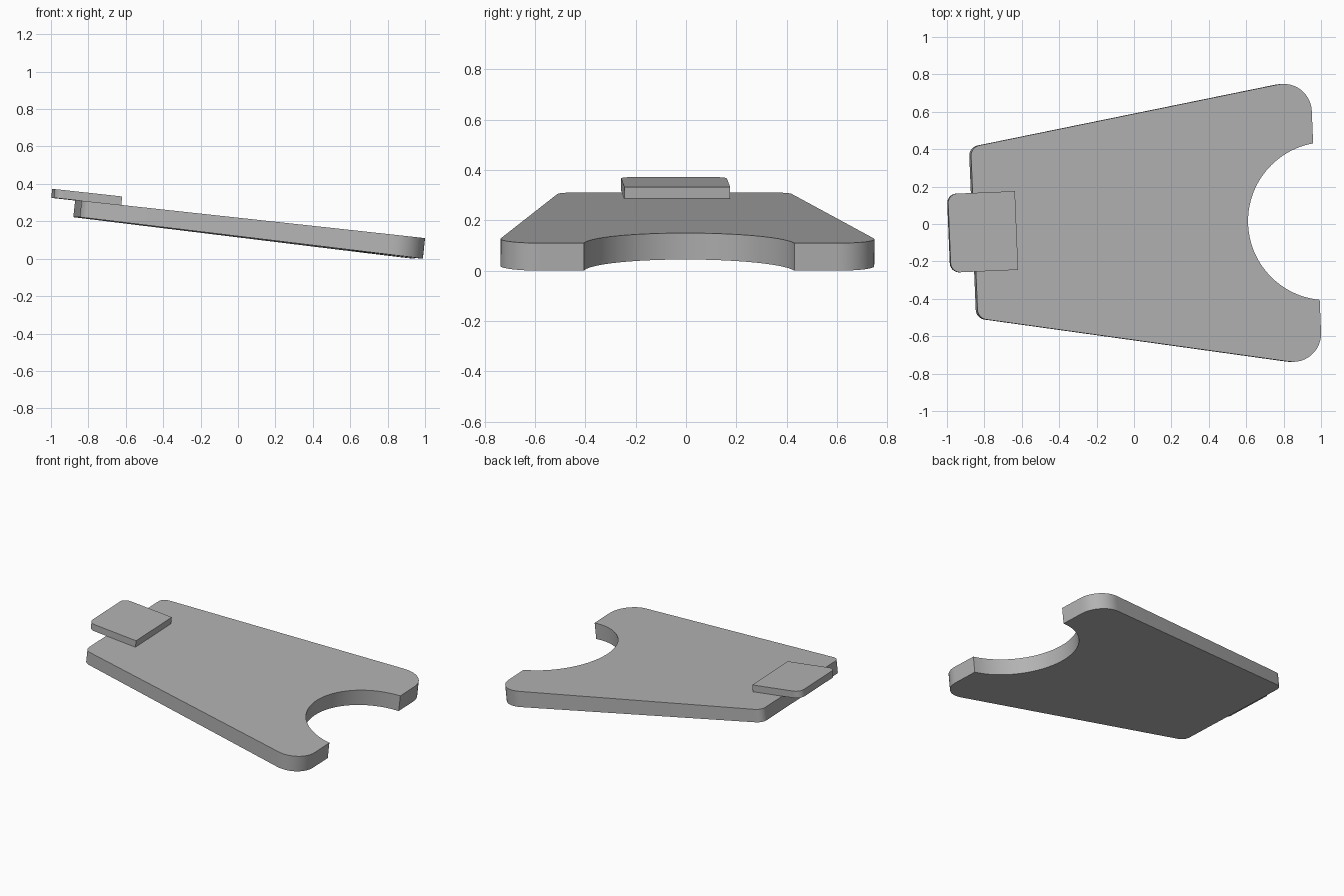
import bpy, bmesh, math
from mathutils import Matrix, Vector

if "Cube" in bpy.data.objects:
    bpy.data.objects.remove(bpy.data.objects["Cube"], do_unlink=True)

# Single grey finish
grey = bpy.data.materials.new("plain grey")
grey.use_nodes = True
colour = (0.45, 0.45, 0.45, 1)
grey.diffuse_color = colour
grey.node_tree.nodes["Principled BSDF"].inputs["Base Color"].default_value = colour

# Sloping plane shared by both parts: pitched down to +x, turned slightly
PITCH = math.radians(6.26)
PLANE = (Matrix.Translation((0, 0, 0.2164)) @ Matrix.Rotation(math.radians(2.4), 4, 'Z')
         @ Matrix.Rotation(PITCH, 4, 'Y'))


def fillet(prev, corner, nxt, radius, steps=12):
    """Points of a round that replaces one sharp corner."""
    p, c, n = Vector(prev), Vector(corner), Vector(nxt)
    a, b = (p - c).normalized(), (n - c).normalized()
    half = a.angle(b) / 2
    centre = c + (a + b).normalized() * radius / math.sin(half)
    start = c + a * radius / math.tan(half) - centre
    end = c + b * radius / math.tan(half) - centre
    sweep = start.angle_signed(end)
    return [centre + Matrix.Rotation(-sweep * i / steps, 2) @ start for i in range(steps + 1)]


def rounded(corners, radii):
    pts = []
    for i, (c, r) in enumerate(zip(corners, radii)):
        nxt = corners[(i + 1) % len(corners)]
        pts += fillet(corners[i - 1], c, nxt, r) if r else [Vector(c)]
    return pts


def slab(name, outline, low, high):
    """Closed slab from an outline; low and high give its faces' heights along x."""
    bm = bmesh.new()
    stretch = 1 / math.cos(PITCH)
    rings = [[bm.verts.new((p.x * stretch, p.y, height(p.x))) for p in outline]
             for height in (low, high)]
    bm.faces.new(reversed(rings[0]))
    bm.faces.new(rings[1])
    count = len(outline)
    for i in range(count):
        j = (i + 1) % count
        bm.faces.new((rings[0][i], rings[0][j], rings[1][j], rings[1][i]))
    bmesh.ops.recalc_face_normals(bm, faces=bm.faces)
    bm.transform(PLANE)
    mesh = bpy.data.meshes.new(name)
    bm.to_mesh(mesh)
    bm.free()
    mesh.materials.append(grey)
    obj = bpy.data.objects.new(name, mesh)
    bpy.context.collection.objects.link(obj)
    bpy.ops.object.select_all(action='DESELECT')
    obj.select_set(True)
    bpy.context.view_layer.objects.active = obj
    bpy.ops.object.shade_smooth_by_angle(angle=math.radians(30))


# Tapered board with round corners and a circular bite in its wide end
board = rounded([(-0.855, 0.447), (-0.855, -0.469), (0.975, -0.802), (0.975, 0.741)],
                [0.055, 0.055, 0.15, 0.15])
centre, radius = Vector((1.032, -0.028)), 0.4225
reach = math.acos((centre.x - 0.975) / radius)
bite = [centre + radius * Vector((-math.cos(a), math.sin(a)))
        for a in (reach * (i / 24 - 1) for i in range(49))]
split = 3 * 13  # the bite lies between the two wide-end corners
slab("board", board[:split] + bite + board[split:],
     lambda x: -0.0986 - 0.0118 * x, lambda x: 0)

# Small tab lying on the narrow end and overhanging it
tab = rounded([(-0.993, 0.202), (-0.993, -0.219), (-0.634, -0.219), (-0.634, 0.202)],
              [0.05, 0.05, 0, 0])
slab("tab", tab, lambda x: 0, lambda x: 0.047)
